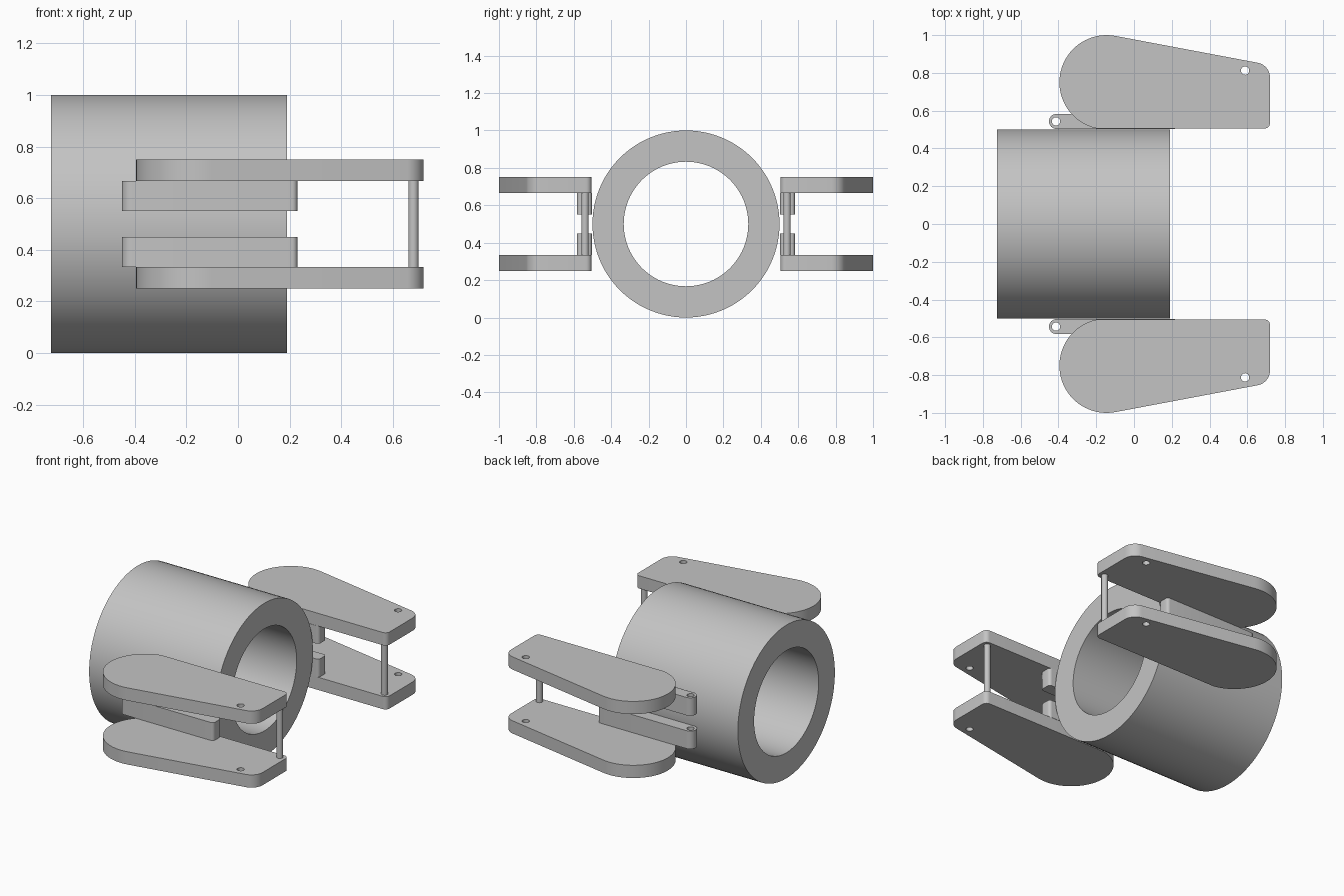
import bpy, bmesh
from math import sin, cos, pi, radians
from mathutils import Vector

cube = bpy.data.objects.get("Cube")
if cube:
    bpy.data.objects.remove(cube, do_unlink=True)

grey = bpy.data.materials.new("light grey")
grey.use_nodes = True
COLOUR = (0.55, 0.55, 0.55, 1)
grey.diffuse_color = COLOUR
grey.node_tree.nodes["Principled BSDF"].inputs["Base Color"].default_value = COLOUR


def arc(cx, cy, r, a0, a1, n):
    """Points along an arc, angles in degrees."""
    return [(cx + r * cos(radians(a0 + (a1 - a0) * i / n)),
             cy + r * sin(radians(a0 + (a1 - a0) * i / n))) for i in range(n + 1)]


def circle(cx, cy, r, n=32):
    return arc(cx, cy, r, 0, 360, n)[:-1]


def slab(name, loops, depth, place):
    """Extrude an outline with holes; place maps (u, v, w) to model space."""
    curve = bpy.data.curves.new(name, 'CURVE')
    curve.dimensions, curve.fill_mode, curve.extrude = '2D', 'BOTH', depth / 2
    for pts in loops:
        spline = curve.splines.new('POLY')
        spline.points.add(len(pts) - 1)
        for p, (x, y) in zip(spline.points, pts):
            p.co = (x, y, 0, 1)
        spline.use_cyclic_u = True
    temp = bpy.data.objects.new(name, curve)
    bpy.context.collection.objects.link(temp)
    graph = bpy.context.evaluated_depsgraph_get()
    mesh = bpy.data.meshes.new_from_object(temp.evaluated_get(graph))
    bpy.data.objects.remove(temp, do_unlink=True)
    bpy.data.curves.remove(curve)

    bm = bmesh.new()
    bm.from_mesh(mesh)
    bmesh.ops.remove_doubles(bm, verts=bm.verts, dist=0.0001)
    for v in bm.verts:
        v.co = Vector(place(*v.co))
    bmesh.ops.recalc_face_normals(bm, faces=bm.faces)
    bm.to_mesh(mesh)
    bm.free()
    mesh.materials.clear()
    mesh.materials.append(grey)
    obj = bpy.data.objects.new(name, mesh)
    bpy.context.collection.objects.link(obj)
    bpy.ops.object.select_all(action='DESELECT')
    obj.select_set(True)
    bpy.context.view_layer.objects.active = obj
    bpy.ops.object.shade_smooth_by_angle(angle=radians(30))
    return obj


# Thick tube lying along x
slab("tube", [circle(0, 0.5, 0.5, 96), circle(0, 0.5, 0.333, 96)], 0.915,
     lambda u, v, w: (w - 0.267, u, v))

# Teardrop side plate: large round end, tapered outer edge, rounded corners
plate = (arc(-0.145, 0.75, 0.25, 270, 79, 40)
         + arc(0.64, 0.775, 0.08, 79, 0, 10)
         + arc(0.69, 0.535, 0.03, 0, -90, 6))
plate[0] = (-0.145, 0.505)
plate = [(x, max(y, 0.505)) for x, y in plate]
plate_hole = circle(0.588, 0.812, 0.022, 24)

# Narrow lug: round eye at the rear, small rounded corner at the front
lug = (arc(-0.41, 0.543, 0.04, 270, 90, 16)
       + arc(0.21, 0.563, 0.02, 90, 0, 6)
       + arc(0.21, 0.523, 0.02, 0, -90, 6))
lug_hole = circle(-0.413, 0.543, 0.022, 24)
pin = circle(0.68, 0.54, 0.02, 24)

for side, s in (("left", 1), ("right", -1)):
    y_sign = s if s < 0 else 1

    def at(z, y_sign=y_sign):
        return lambda u, v, w: (u, v * y_sign, w + z)

    word = "back" if s > 0 else "front"
    for level, k in (("upper", 1), ("lower", -1)):
        slab(f"{word}_{level}_plate", [plate, plate_hole], 0.083, at(0.5 + k * 0.2085))
        slab(f"{word}_{level}_lug", [lug, lug_hole], 0.117, at(0.5 + k * 0.1085))
    slab(f"{word}_pin", [pin], 0.334, at(0.5))
